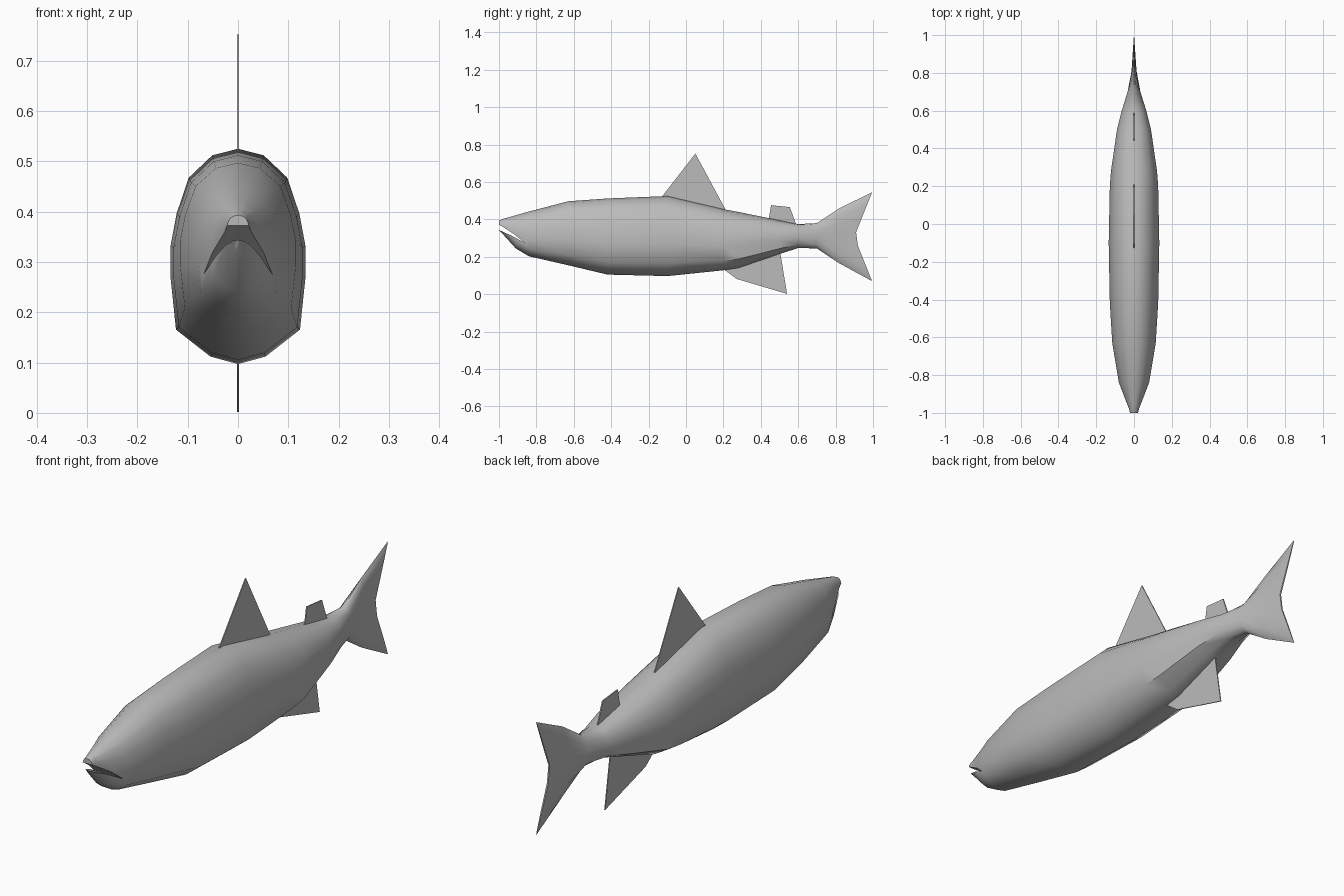
import bpy, bmesh, math

if "Cube" in bpy.data.objects:
    bpy.data.objects.remove(bpy.data.objects["Cube"])

grey = bpy.data.materials.new("fish grey")
grey.diffuse_color = (0.5, 0.5, 0.5, 1)
grey.use_nodes = True
grey.node_tree.nodes["Principled BSDF"].inputs["Base Color"].default_value = grey.diffuse_color


def new_object(name, verts, faces):
    mesh = bpy.data.meshes.new(name)
    mesh.from_pydata(verts, [], faces)
    bm = bmesh.new()
    bm.from_mesh(mesh)
    bmesh.ops.recalc_face_normals(bm, faces=bm.faces)
    bm.to_mesh(mesh)
    bm.free()
    mesh.materials.append(grey)
    obj = bpy.data.objects.new(name, mesh)
    bpy.context.collection.objects.link(obj)
    return obj


def plate(name, outline, thickness):
    """Flat side-view outline (y, z), extruded evenly about x = 0."""
    n, h = len(outline), thickness / 2
    verts = [(s * h, y, z) for s in (-1, 1) for y, z in outline]
    faces = [list(range(n)), list(range(n, 2 * n))]
    faces += [(i, (i + 1) % n, n + (i + 1) % n, n + i) for i in range(n)]
    return new_object(name, verts, faces)


# Half cross-section: fraction of half-width, fraction of height
half = [(0, 1), (.38, .97), (.73, .866), (.91, .70), (1, .55),
        (1, .40), (.92, .16), (.41, .035), (0, 0)]
ring = half + [(-w, f) for w, f in half[-2:0:-1]]

# Body stations: y, top, bottom, half-width, backward sweep of the tips
stations = [
    (-1.0, .393, .343, .022, 0), (-.98, .402, .322, .026, 0),
    (-.91, .422, .245, .053, 0), (-.84, .442, .203, .080, 0),
    (-.63, .497, .155, .115, 0), (-.42, .512, .105, .128, 0),
    (-.10, .525, .097, .134, 0), (.20, .455, .128, .128, 0),
    (.28, .440, .140, .122, 0), (.50, .395, .215, .090, 0),
    (.60, .375, .247, .065, 0), (.70, .380, .245, .034, 0),
    (.80, .460, .165, .014, .02), (.90, .545, .070, .003, .095),
]
verts = []
for y, top, bottom, width, sweep in stations:
    for w, f in ring:
        verts.append((w * width, y + sweep * abs(2 * f - 1),
                      bottom + (top - bottom) * f))
n = len(ring)
faces = [(r * n + i, r * n + (i + 1) % n, (r + 1) * n + (i + 1) % n, (r + 1) * n + i)
         for r in range(len(stations) - 1) for i in range(n)]
# Nose cap, and a trailing-edge strip joining the two sides of the tail
faces.append(list(range(n)))
last = (len(stations) - 1) * n
m = len(half) - 1
faces.append((last, last + 1, last + n - 1))
faces += [(last + i, last + i + 1, last + n - i - 1, last + n - i) for i in range(1, m - 1)]
faces.append((last + m - 1, last + m, last + m + 1))
body = new_object("body_and_tail", verts, faces)

# Mouth: a wedge slit sloping down to the jaw corners
mouth = plate("mouth_cutter", [(-1.05, .393), (-.995, .370), (-.92, .322),
                               (-.86, .274), (-.93, .312), (-1.05, .366)], 0.6)
bpy.context.view_layer.objects.active = body
cut = body.modifiers.new("mouth", 'BOOLEAN')
cut.operation = 'DIFFERENCE'
cut.solver = 'EXACT'
cut.object = mouth
bpy.ops.object.modifier_apply(modifier=cut.name)
bpy.data.objects.remove(mouth)

bpy.ops.object.select_all(action='DESELECT')
body.select_set(True)
bpy.ops.object.shade_smooth_by_angle(angle=math.radians(50))

# Thin fins
plate("dorsal_fin", [(-.13, .520), (.05, .752), (.21, .455), (.20, .42), (-.10, .50)], .004)
plate("adipose_fin", [(.44, .39), (.455, .476), (.555, .466), (.592, .365)], .005)
plate("anal_fin", [(.20, .135), (.27, .082), (.54, .002), (.503, .23), (.28, .17)], .004)
